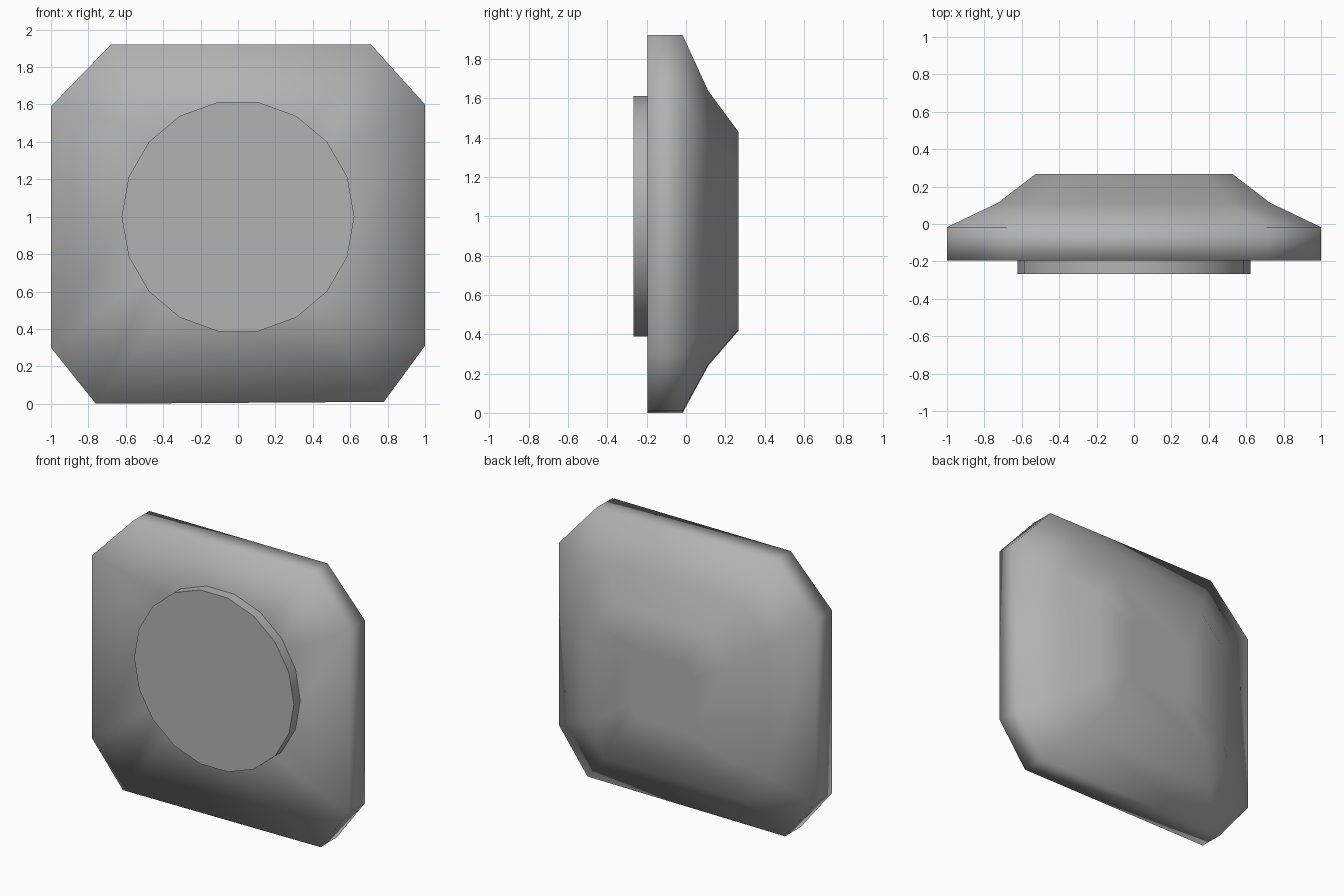
import bpy, bmesh, math

if "Cube" in bpy.data.objects:
    bpy.data.objects.remove(bpy.data.objects["Cube"])

# Chamfered outline of the body (x, z), slightly uneven corners
OUTLINE = [(-0.76, 0.0), (0.78, 0.01), (1.0, 0.31), (1.0, 1.6),
           (0.71, 1.922), (-0.68, 1.92), (-1.0, 1.59), (-1.0, 0.3)]
MID_Z = 0.9625

# Dark grey finish
grey = bpy.data.materials.new("dark_grey")
grey.diffuse_color = (0.45, 0.45, 0.45, 1)
grey.use_nodes = True
grey.node_tree.nodes["Principled BSDF"].inputs["Base Color"].default_value = grey.diffuse_color


def ring(scale, y, centre_z):
    return [(x * scale, y, centre_z + (z - MID_Z) * scale) for x, z in OUTLINE]


def loft(name, rings):
    """Skin a stack of equal-sized rings and cap both ends."""
    bm = bmesh.new()
    loops = [[bm.verts.new(p) for p in r] for r in rings]
    n = len(loops[0])
    for a, b in zip(loops, loops[1:]):
        for i in range(n):
            j = (i + 1) % n
            bm.faces.new((a[i], a[j], b[j], b[i]))
    bm.faces.new(loops[0])
    bm.faces.new(loops[-1])
    bmesh.ops.recalc_face_normals(bm, faces=bm.faces)
    mesh = bpy.data.meshes.new(name)
    bm.to_mesh(mesh)
    bm.free()
    obj = bpy.data.objects.new(name, mesh)
    bpy.context.collection.objects.link(obj)
    return obj


# Body: flat front, straight rim, two sloped steps to the flat back
body = loft("body", [ring(0.45, -0.195, 1.0),
                     ring(1.0, -0.195, MID_Z),
                     ring(1.0, -0.017, MID_Z),
                     ring(0.728, 0.113, 0.94),
                     ring(0.526, 0.267, 0.925),
                     ring(0.25, 0.267, 0.925)])
body.data.shade_smooth()
body.data.materials.append(grey)

# Raised round plate on the front
bpy.ops.mesh.primitive_cylinder_add(vertices=18, radius=0.622, depth=0.087,
                                    location=(0, -0.2235, 1.0),
                                    rotation=(math.pi / 2, math.radians(90), 0))
plate = bpy.context.object
plate.name = "front_plate"
plate.data.materials.append(grey)
bpy.ops.object.shade_smooth_by_angle(angle=math.radians(30))
